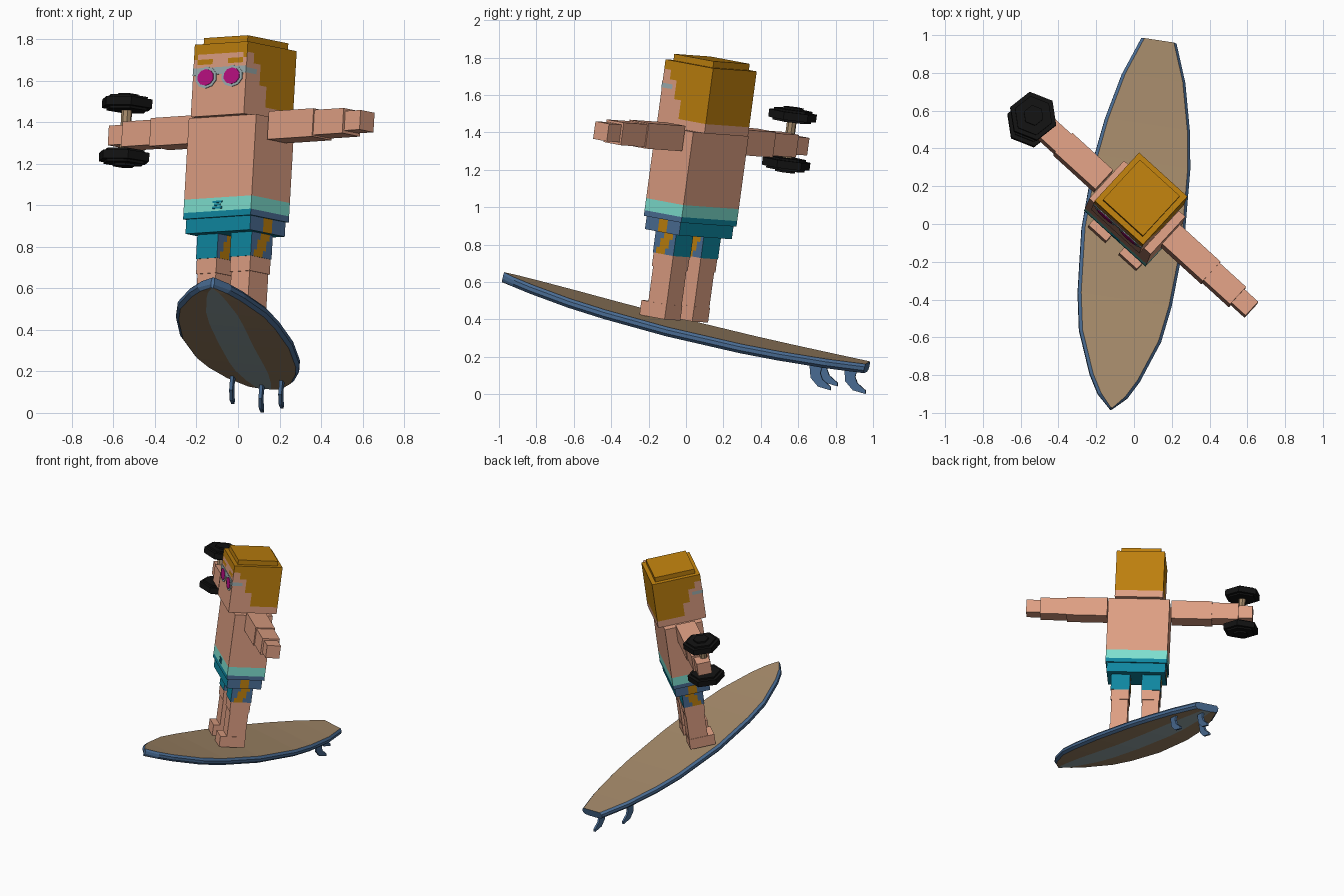
import bpy, bmesh, math
from mathutils import Matrix, Vector

if "Cube" in bpy.data.objects:
    bpy.data.objects.remove(bpy.data.objects["Cube"])


def srgb(r, g, b):
    return tuple(((c / 255 + 0.055) / 1.055) ** 2.4 if c > 10 else c / 255 / 12.92
                 for c in (r, g, b)) + (1.0,)


MATS = {}
for mat_name, rgb in {
    "skin": (222, 159, 131), "hair": (190, 128, 14), "tan": (165, 138, 106),
    "blue": (75, 110, 150), "grey": (158, 176, 178), "teal": (15, 135, 160),
    "aqua": (126, 224, 208), "magenta": (188, 16, 132), "black": (18, 18, 18),
}.items():
    MATS[mat_name] = bpy.data.materials.new(mat_name)
    MATS[mat_name].diffuse_color = srgb(*rgb)
NAMES = list(MATS)


def frame(origin, x_hint, z_axis):
    z = Vector(z_axis).normalized()
    x = Vector(x_hint)
    x = (x - z * x.dot(z)).normalized()
    m = Matrix((x, z.cross(x), z)).transposed().to_4x4()
    m.translation = Vector(origin)
    return m


BODY = frame((-0.01, 0.022, 0.925), (0.735, -0.678, 0), (0.057, 0.135, 1))
axis = Vector((0.255, 1.97, -0.49)).normalized()
BOARD = frame((0.0075, 0, 0.41), axis.cross(Vector((0.125, 0.225, 1))), (0, 0, 1))
bx = axis.cross(Vector((0.125, 0.225, 1))).normalized()
BOARD = frame((0.0075, 0, 0.41), bx, bx.cross(axis))


def finish(name, bm, space):
    bmesh.ops.recalc_face_normals(bm, faces=bm.faces[:])
    bm.transform(space)
    me = bpy.data.meshes.new(name)
    used = sorted({f.material_index for f in bm.faces})
    for i in used:
        me.materials.append(MATS[NAMES[i]])
    for f in bm.faces:
        f.material_index = used.index(f.material_index)
    bm.to_mesh(me)
    bm.free()
    ob = bpy.data.objects.new(name, me)
    bpy.context.collection.objects.link(ob)
    return ob


def block(name, lo, hi, colour, cuts=0):
    """Box from corner lo to corner hi; colour is a name or rule(position 0..1, normal)."""
    lo, hi = Vector(lo), Vector(hi)
    bm = bmesh.new()
    bmesh.ops.create_cube(bm, size=1)
    if cuts:
        bmesh.ops.subdivide_edges(bm, edges=bm.edges[:], cuts=cuts, use_grid_fill=True)
    bm.normal_update()
    for f in bm.faces:
        c = f.calc_center_median() + Vector((0.5, 0.5, 0.5))
        f.material_index = NAMES.index(colour(c, f.normal) if callable(colour) else colour)
    bm.transform(Matrix.Translation((lo + hi) / 2) @ Matrix.Diagonal((*(hi - lo), 1)))
    return finish(name, bm, BODY)


def disc(name, pos, sides, rx, ry, depth, colour, rot):
    """Prism with its axis on z, then rotated and placed."""
    bm = bmesh.new()
    bmesh.ops.create_cone(bm, cap_ends=True, segments=sides, radius1=1, radius2=1, depth=depth)
    bm.transform(Matrix.Translation(pos) @ rot @ Matrix.Diagonal((rx, ry, 1, 1)))
    for f in bm.faces:
        f.material_index = NAMES.index(colour)
    return finish(name, bm, BODY)


# Colour rules
def head_rule(c, n):
    if n.z > 0.5:
        return "hair"
    if n.z < -0.5:
        return "skin"
    if n.y > 0.5:
        return "hair" if c.z > 0.14 else "skin"
    if n.y < -0.5:
        x = abs(c.x - 0.5)
        fringe = c.z > 0.85 or (c.z > 0.78 and x > 0.43)
        brow = 0.69 < c.z < 0.76 and 0.15 < x < 0.4
        return "hair" if fringe or brow else "skin"
    start = 0.0 if c.z > 0.85 else 0.17 if c.z > 0.7 else 0.32 if c.z > 0.42 else 0.46
    if c.z > 0.14 and c.y > start:
        return "hair"
    return "grey" if 0.56 < c.z < 0.66 and c.y < 0.25 else "skin"


def hem_rule(c, n):
    return "blue" if abs(n.x) > 0.5 else "teal"


def hip_rule(c, n):
    if abs(n.x) > 0.5:
        return "hair" if abs(c.y - 0.45 - 0.1 * c.z) < 0.13 else "blue"
    return "teal"


def shorts_rule(c, n):
    if abs(n.x) > 0.5:
        return "hair" if abs(c.y - 0.3 - 0.4 * c.z) < 0.2 else "blue"
    return "teal"


# Torso with waistband
block("torso", (-0.22, -0.137, 0.095), (0.22, 0.137, 0.49), "skin")
block("waistband", (-0.22, -0.137, 0.03), (0.22, 0.137, 0.095), "aqua")
block("shorts_hem", (-0.22, -0.137, 0), (0.22, 0.137, 0.03), hem_rule)
block("hips", (-0.21, -0.125, -0.07), (0.21, 0.125, 0), hip_rule, 7)
for k, (half, z) in enumerate(((0.03, 0.074), (0.02, 0.06), (0.03, 0.046))):
    block(f"drawstring_{k}", (-half, -0.141, z - 0.005), (half, -0.136, z + 0.005), "teal")

# Head, hair cap and glasses
block("head", (-0.173, -0.175, 0.49), (0.173, 0.175, 0.842), head_rule, 13)
block("hair_cap", (-0.143, -0.145, 0.842), (0.143, 0.145, 0.877), "hair")
FACE = Matrix.Rotation(math.pi / 2, 4, 'X')
block("glasses_bar", (-0.173, -0.178, 0.69), (0.173, -0.174, 0.725), "grey")
for s, side in ((-1, "right"), (1, "left")):
    disc(f"glasses_frame_{side}", (s * 0.085, -0.177, 0.678), 10, 0.07, 0.053, 0.005, "grey", FACE)
    disc(f"glasses_lens_{side}", (s * 0.085, -0.179, 0.678), 10, 0.053, 0.04, 0.007, "magenta", FACE)


def limb(name, s, x0, x1, hy, z0, z1, colour, y=0.0, cuts=0):
    a, b = sorted((s * x0, s * x1))
    block(name, (a, y - hy, z0), (b, y + hy, z1), colour, cuts)


# Arms and legs on both sides
for s, side in ((-1, "right"), (1, "left")):
    y = 0.012 * s
    limb(f"upper_arm_{side}", s, 0.228, 0.52, 0.07, 0.378, 0.515, "skin", y)
    limb(f"forearm_{side}", s, 0.52, 0.71, 0.063, 0.386, 0.508, "skin", y)
    limb(f"hand_{side}", s, 0.71, 0.81, 0.05, 0.4, 0.495, "skin", y)
    limb(f"shorts_leg_{side}", s, 0.042, 0.178, 0.075, -0.187, -0.07, shorts_rule, 0, 6)
    limb(f"thigh_{side}", s, 0.045, 0.175, 0.072, -0.26, -0.187, "skin")
    limb(f"calf_{side}", s, 0.05, 0.17, 0.067, -0.46, -0.26, "skin")
    limb(f"foot_{side}", s, 0.047, 0.173, 0.092, -0.53, -0.45, "skin", -0.023)

# Dumbbell held upright in the right hand
TURN = Matrix.Rotation(math.radians(51), 4, 'Z')
DX, DY, DZ = -0.728, -0.03, 0.472
disc("dumbbell_handle", (DX, DY, DZ), 8, 0.026, 0.026, 0.24, "tan", TURN)
for s, end in ((-1, "lower"), (1, "upper")):
    for k, (r, off, depth) in enumerate(((0.13, 0, 0.042), (0.105, 0.026, 0.014),
                                         (0.105, -0.026, 0.014), (0.055, 0.037, 0.016))):
        disc(f"dumbbell_weight_{end}_{k}", (DX, DY, DZ + s * (0.13 + off)),
             6, r, r, depth, "black", TURN)

# Surfboard lofted from nose to tail
HALF, SAG, THICK = 1.01, 0.042, 0.05
OUTLINE = [(-1, 0.008), (-0.93, 0.08), (-0.83, 0.135), (-0.6, 0.22), (-0.4, 0.252),
           (-0.05, 0.275), (0.35, 0.257), (0.55, 0.228), (0.8, 0.17), (1, 0.095)]
RING_MATS = ["blue", "blue", "blue", "tan", "grey", "tan", "blue", "blue", "blue", "tan"]
bm = bmesh.new()
rings = []
for t, w in OUTLINE:
    inner, stripe = max(w - 0.016, w * 0.5), min(0.085, w * 0.35)
    left = [(-inner, 0), (-w, -0.014), (-w, -0.034), (-inner, -THICK), (-stripe, -THICK - 0.004)]
    ring = left + [(-x, z) for x, z in reversed(left)]
    rings.append([bm.verts.new((x, t * HALF, z - SAG * (1 - t * t))) for x, z in ring])
for a, b in zip(rings, rings[1:]):
    for i, colour in enumerate(RING_MATS):
        j = (i + 1) % len(RING_MATS)
        f = bm.faces.new((a[i], a[j], b[j], b[i]))
        f.material_index = NAMES.index(colour)
for ring in (rings[0], rings[-1]):
    bm.faces.new(ring).material_index = NAMES.index("blue")
finish("surfboard", bm, BOARD)

# Three swept fins under the tail
FIN = [(0, 0.015), (0.026, -0.066), (0.076, -0.103), (0.147, -0.106),
       (0.143, -0.088), (0.091, -0.06), (0.072, -0.03), (0.075, 0.015)]
for name, x, t in (("fin_right", -0.12, 0.71), ("fin_left", 0.12, 0.71), ("fin_rear", 0, 0.88)):
    bm = bmesh.new()
    base = -THICK - SAG * (1 - t * t)
    f = bm.faces.new([bm.verts.new((x - 0.008, t * HALF + dy, base + dz)) for dy, dz in FIN])
    ext = bmesh.ops.extrude_face_region(bm, geom=[f], use_keep_orig=True)
    bmesh.ops.translate(bm, vec=(0.016, 0, 0),
                        verts=[v for v in ext["geom"] if isinstance(v, bmesh.types.BMVert)])
    for f in bm.faces:
        f.material_index = NAMES.index("blue")
    finish(name, bm, BOARD)

for m in bpy.data.materials:
    if m.users and not m.is_grease_pencil:
        m.use_nodes = True
        m.node_tree.nodes["Principled BSDF"].inputs["Base Color"].default_value = m.diffuse_color
